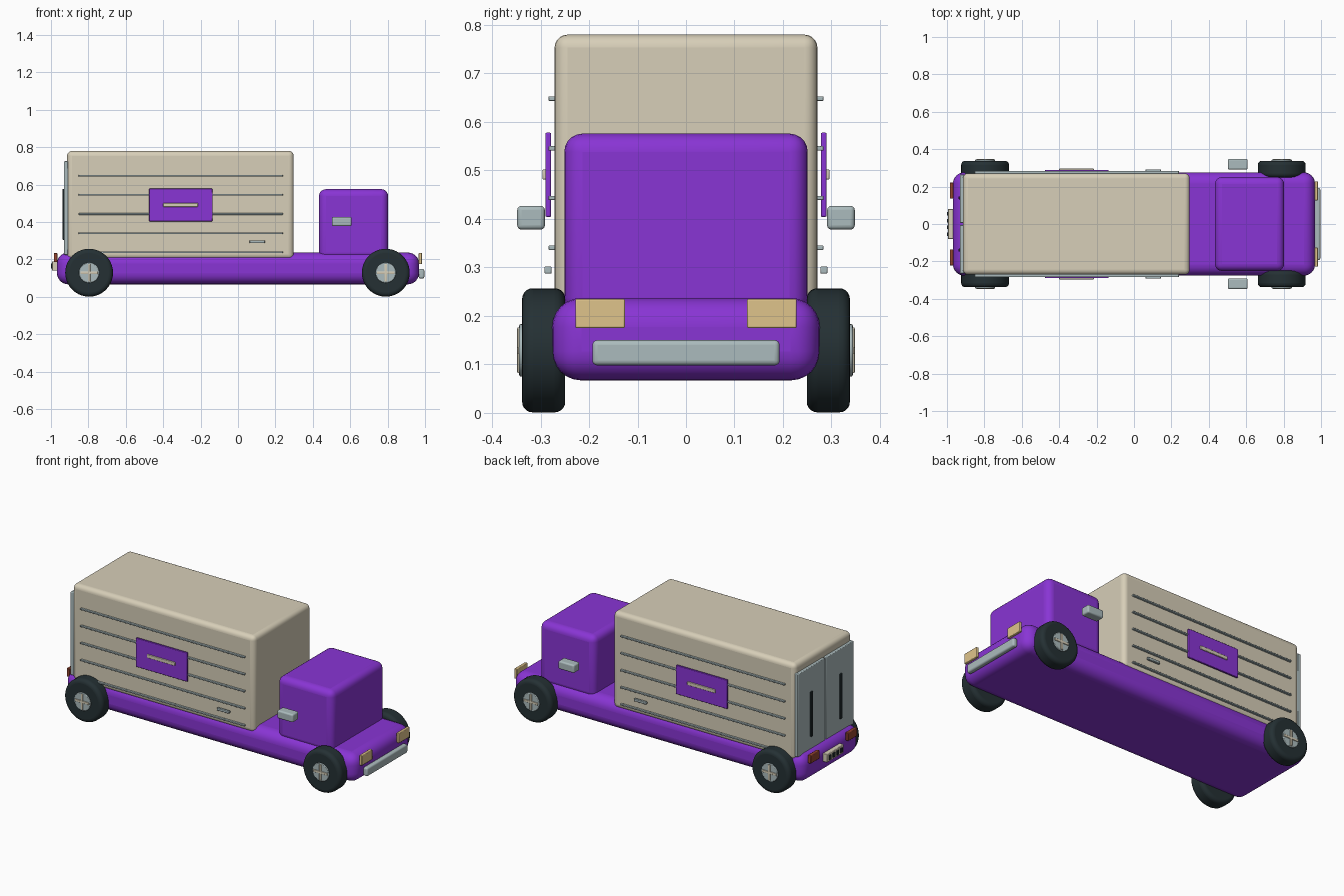
import bpy
import math

if "Cube" in bpy.data.objects:
    bpy.data.objects.remove(bpy.data.objects["Cube"])


def material(name, rgb):
    m = bpy.data.materials.new(name)
    m.diffuse_color = (*rgb, 1)
    m.use_nodes = True
    m.node_tree.nodes["Principled BSDF"].inputs["Base Color"].default_value = m.diffuse_color
    return m


PURPLE = material("purple_paint", (0.25, 0.035, 0.66))
CREAM = material("cream_paint", (0.68, 0.62, 0.48))
RUBBER = material("rubber", (0.018, 0.03, 0.034))
METAL = material("pale_metal", (0.41, 0.50, 0.51))
AMBER = material("headlight_glass", (0.74, 0.55, 0.26))
RED = material("tail_glass", (0.30, 0.06, 0.03))


def finish(ob, name, mat, bevel, segments):
    ob.name = name
    ob.data.materials.append(mat)
    bpy.ops.object.transform_apply(location=False, rotation=True, scale=True)
    bpy.ops.object.shade_smooth_by_angle(angle=math.radians(35))
    if bevel:
        b = ob.modifiers.new("round_edges", 'BEVEL')
        b.width, b.segments, b.limit_method = bevel, segments, 'ANGLE'
        b.angle_limit = math.radians(40)
    return ob


def box(name, x, y, z, mat, bevel=0.003, segments=2):
    """Rounded box given by its (min, max) range on each axis."""
    bpy.ops.mesh.primitive_cube_add(
        size=1, location=[(r[0] + r[1]) / 2 for r in (x, y, z)])
    ob = bpy.context.object
    ob.scale = [r[1] - r[0] for r in (x, y, z)]
    return finish(ob, name, mat, bevel, segments)


def disc(name, x, y, z, radius, mat, bevel, segments=3):
    """Cylinder lying along y, spanning the y range."""
    bpy.ops.mesh.primitive_cylinder_add(
        vertices=40, radius=radius, depth=y[1] - y[0],
        location=(x, (y[0] + y[1]) / 2, z), rotation=(math.pi / 2, 0, 0))
    return finish(bpy.context.object, name, mat, bevel, segments)


def side_range(s, a, b):
    return tuple(sorted((s * a, s * b)))


# Main bodies
box("chassis", (-0.968, 0.968), (-0.276, 0.276), (0.067, 0.237), PURPLE, 0.06, 6)
box("cargo_box", (-0.914, 0.298), (-0.271, 0.271), (0.20, 0.78), CREAM, 0.027, 5)
box("cab", (0.433, 0.803), (-0.251, 0.251), (0.20, 0.576), PURPLE, 0.038, 5)

# Front bumper and rear number plate with plain raised bars
box("front_bumper", (0.966, 0.996), (-0.193, 0.193), (0.098, 0.15), METAL, 0.01, 4)
box("rear_plate", (-0.994, -0.966), (-0.08, 0.08), (0.14, 0.19), CREAM)
for i in range(4):
    yc = -0.054 + i * 0.036
    box("plate_bar", (-1.0, -0.992), (yc - 0.009, yc + 0.009), (0.152, 0.178), RUBBER, 0)

for s, side in ((-1, "right"), (1, "left")):
    # Wheels: tyre, hub and crossed spokes
    for xc, end in ((-0.796, "rear"), (0.79, "front")):
        tag = f"{end}_{side}"
        disc(f"{tag}_tyre", xc, side_range(s, 0.249, 0.338), 0.129, 0.128, RUBBER, 0.022, 5)
        disc(f"{tag}_hub", xc, side_range(s, 0.32, 0.344), 0.129, 0.054, METAL, 0.003, 2)
        for w, h in ((0.047, 0.007), (0.007, 0.047)):
            box(f"{tag}_spoke", (xc - w, xc + w), side_range(s, 0.335, 0.348),
                (0.129 - h, 0.129 + h), CREAM, 0.002)

    # Cargo side ribs
    for i in range(5):
        zc = 0.238 + i * 0.1025
        box(f"{side}_rib", (-0.852, 0.24), side_range(s, 0.27, 0.284),
            (zc - 0.0045, zc + 0.0045), METAL, 0.002)

    # Side panel, its bar, and a small latch
    box(f"{side}_panel", (-0.476, -0.136), side_range(s, 0.278, 0.290), (0.404, 0.578), PURPLE)
    box(f"{side}_panel_bar", (-0.40, -0.214), side_range(s, 0.284, 0.296), (0.481, 0.502), CREAM)
    box(f"{side}_latch", (0.062, 0.144), side_range(s, 0.277, 0.292), (0.287, 0.302), METAL)

    # Wing mirrors
    box(f"{side}_mirror", (0.502, 0.608), side_range(s, 0.291, 0.348),
        (0.378, 0.427), METAL, 0.009, 4)

    # Lights
    box(f"{side}_headlight", (0.966, 0.983), side_range(s, 0.126, 0.228), (0.175, 0.235), AMBER)
    box(f"{side}_tail_light", (-0.985, -0.966), side_range(s, 0.136, 0.222), (0.185, 0.234), RED)

    # Rear doors with upright handles
    box(f"{side}_rear_door", (-0.93, -0.908), side_range(s, 0.006, 0.265), (0.225, 0.725), METAL, 0.004)
    box(f"{side}_door_handle", (-0.938, -0.926), side_range(s, 0.132, 0.148), (0.305, 0.577), RUBBER)
